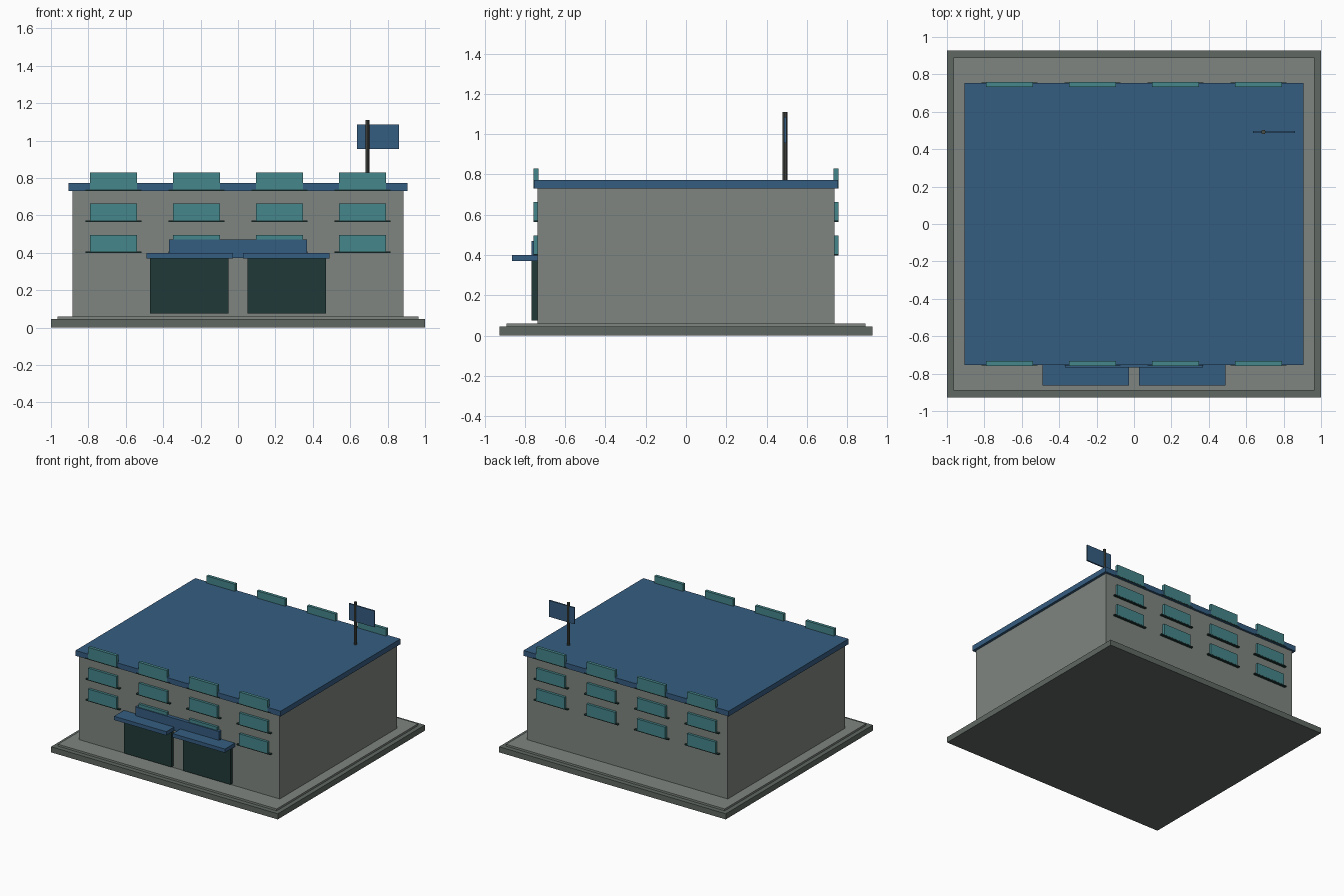
import bpy

if "Cube" in bpy.data.objects:
    bpy.data.objects.remove(bpy.data.objects["Cube"])


def material(name, rgb):
    m = bpy.data.materials.new(name)
    m.diffuse_color = (*rgb, 1)
    m.use_nodes = True
    m.node_tree.nodes["Principled BSDF"].inputs["Base Color"].default_value = m.diffuse_color
    return m


BLUE = material("blue", (0.036, 0.11, 0.22))
TEAL = material("teal", (0.06, 0.24, 0.26))
DARK = material("dark_green", (0.014, 0.042, 0.038))
WALL = material("wall_grey", (0.21, 0.235, 0.215))
STONE = material("stone_grey", (0.115, 0.14, 0.125))
METAL = material("pole_grey", (0.07, 0.08, 0.07))


def box(name, x, y, z, mat):
    """Box from (min, max) ranges on each axis."""
    bpy.ops.mesh.primitive_cube_add(size=1, location=[sum(r) / 2 for r in (x, y, z)])
    o = bpy.context.object
    o.name = name
    o.scale = [abs(r[1] - r[0]) for r in (x, y, z)]
    bpy.ops.object.transform_apply(location=False, rotation=False, scale=True)
    o.data.materials.append(mat)
    return o


# Plinth, walls and roof
box("base_slab", (-1, 1), (-0.927, 0.927), (0, 0.045), STONE)
box("paving", (-0.965, 0.965), (-0.89, 0.89), (0.045, 0.06), WALL)
box("walls", (-0.885, 0.885), (-0.738, 0.738), (0.06, 0.73), WALL)
box("roof", (-0.905, 0.905), (-0.755, 0.755), (0.73, 0.772), BLUE)

# Windows with sills, three rows of four on front and back
for side, label in ((-1, "front"), (1, "back")):
    for row in range(3):
        z = 0.406 + 0.1665 * row
        for cx in (-0.666, -0.222, 0.222, 0.666):
            box(f"{label}_window", (cx - 0.125, cx + 0.125),
                (side * 0.733, side * 0.758), (z, z + 0.09), TEAL)
            box(f"{label}_sill", (cx - 0.149, cx + 0.149),
                (side * 0.733, side * 0.757), (z - 0.008, z), DARK)

# Garage doors with awnings
for s in (-1, 1):
    box("garage_door", (s * 0.051, s * 0.47), (-0.768, -0.735), (0.075, 0.371), DARK)
    box("awning", (s * 0.028, s * 0.489), (-0.863, -0.735), (0.37, 0.4), BLUE)

# Blank sign panel above the doors
box("sign_panel", (-0.368, 0.368), (-0.766, -0.735), (0.371, 0.47), BLUE)

# Flagpole and flag
bpy.ops.mesh.primitive_cylinder_add(vertices=10, radius=0.012, depth=0.345,
                                    location=(0.692, 0.492, 0.9375))
pole = bpy.context.object
pole.name = "flagpole"
pole.data.materials.append(METAL)
box("flag", (0.637, 0.862), (0.486, 0.498), (0.955, 1.085), BLUE)
